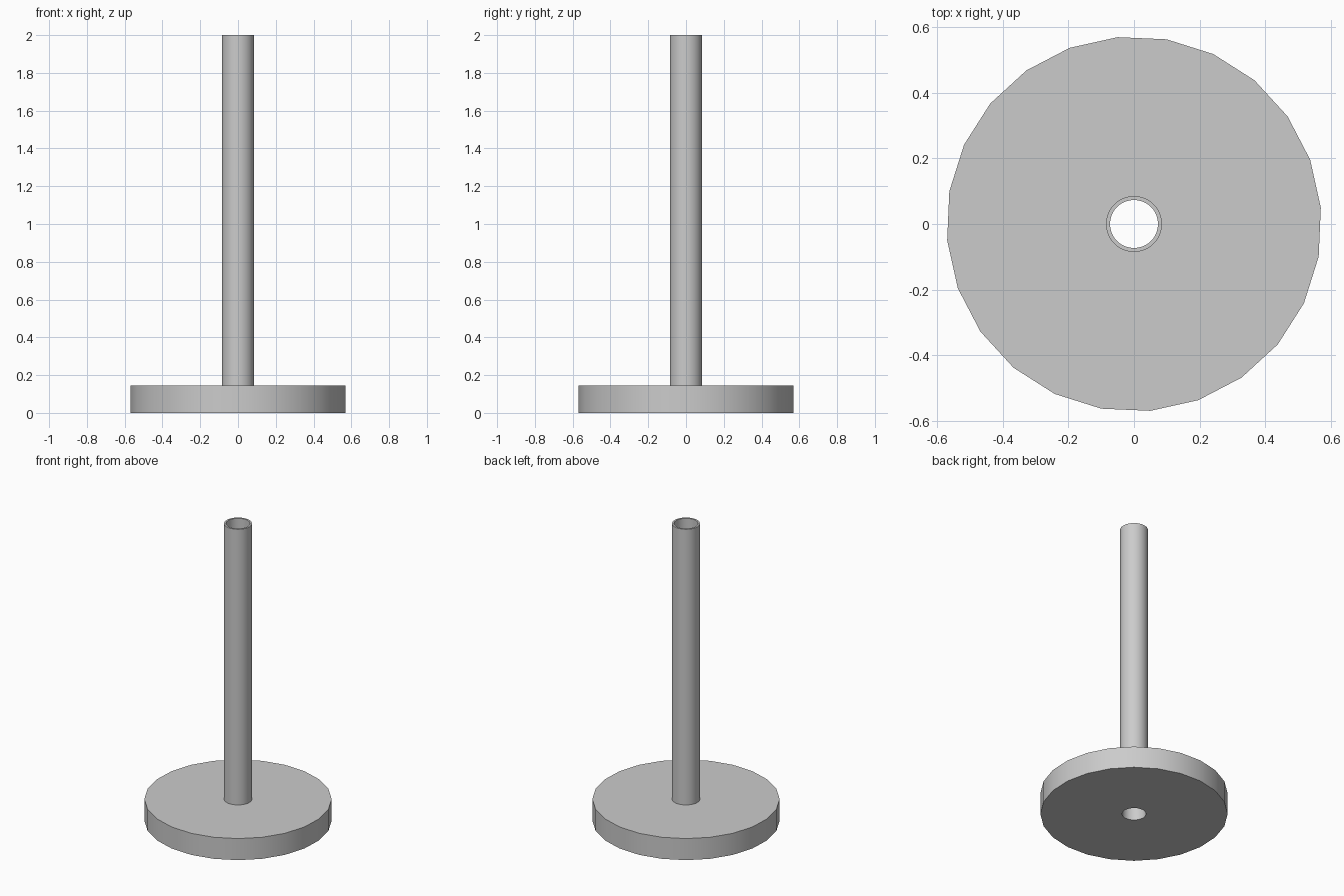
import bpy
import bmesh
from math import cos, sin, radians, tau

if "Cube" in bpy.data.objects:
    bpy.data.objects.remove(bpy.data.objects["Cube"], do_unlink=True)

grey = bpy.data.materials.new("plain_grey")
grey.use_nodes = True
colour = (0.6, 0.6, 0.6, 1)
grey.diffuse_color = colour
grey.node_tree.nodes["Principled BSDF"].inputs["Base Color"].default_value = colour


def ring_solid(name, outer, inner, height, sides, start=0):
    """Upright hollow cylinder standing on the ground."""
    bm = bmesh.new()
    profile = [(outer, 0), (outer, height), (inner, height), (inner, 0)]
    loops = []
    for i in range(sides):
        a = radians(start) + tau * i / sides
        loops.append([bm.verts.new((r * cos(a), r * sin(a), z)) for r, z in profile])
    for i in range(sides):
        here, after = loops[i], loops[(i + 1) % sides]
        for j in range(4):
            k = (j + 1) % 4
            bm.faces.new((here[j], after[j], after[k], here[k]))
    bmesh.ops.recalc_face_normals(bm, faces=bm.faces)
    mesh = bpy.data.meshes.new(name)
    bm.to_mesh(mesh)
    bm.free()
    mesh.materials.append(grey)
    obj = bpy.data.objects.new(name, mesh)
    bpy.context.collection.objects.link(obj)
    bpy.ops.object.select_all(action="DESELECT")
    obj.select_set(True)
    bpy.context.view_layer.objects.active = obj
    bpy.ops.object.shade_smooth_by_angle(angle=radians(30))
    return obj


# Round base with a hole for the tube
ring_solid("base_disc", 0.571, 0.085, 0.145, 24, start=5)

# Hollow upright tube running through the base
ring_solid("upright_tube", 0.085, 0.073, 2.0, 48)
